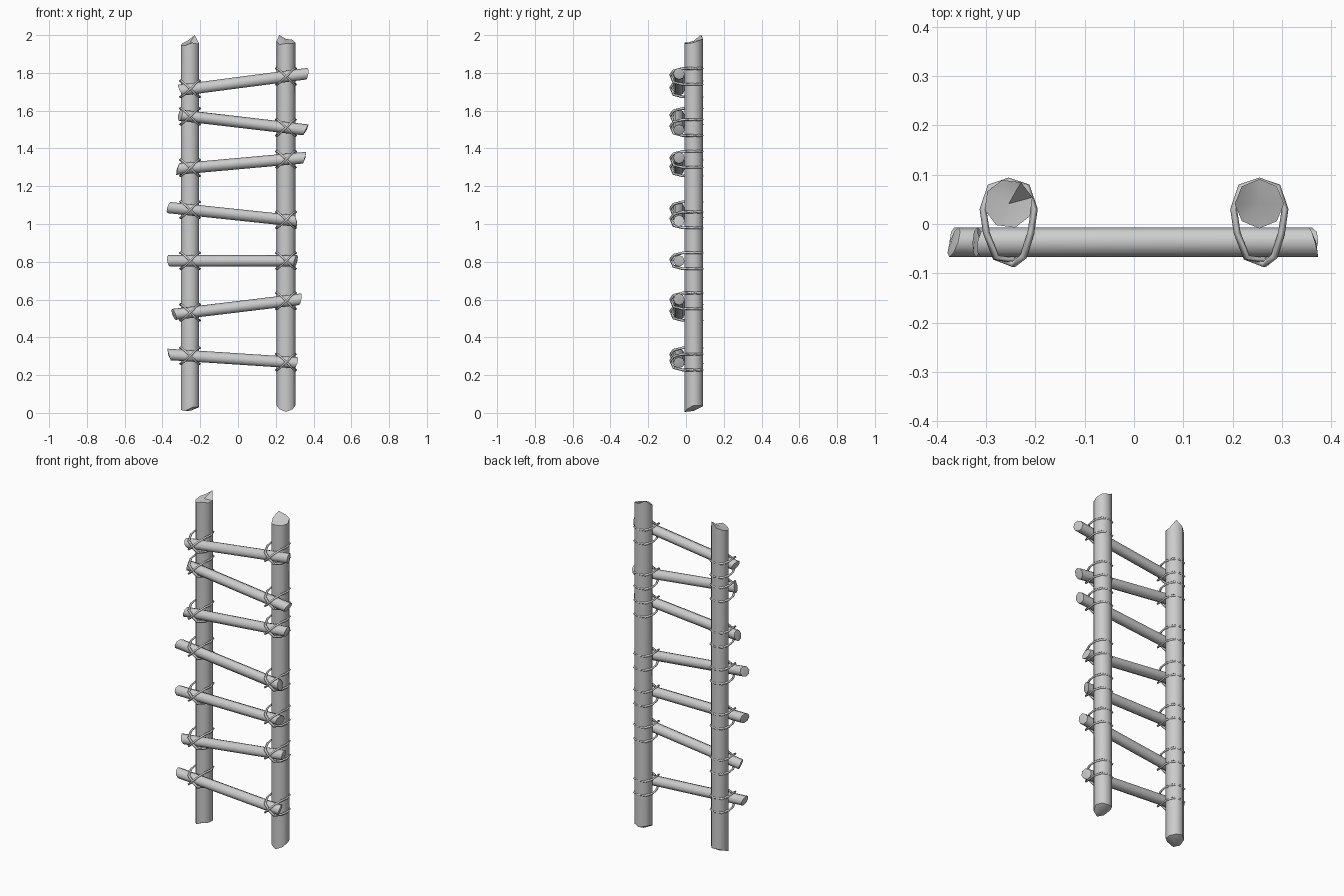
import bpy, bmesh, math, random
from mathutils import Vector

if "Cube" in bpy.data.objects:
    bpy.data.objects.remove(bpy.data.objects["Cube"])

random.seed(4)
SIDES = 8
POST_X, POST_Y, POST_R = 0.254, 0.041, 0.05
RUNG_Y, RUNG_R = -0.037, 0.03


def log(name, a, b, r, cut_a, cut_b, phase=0):
    """Pole from a to b; each cut lists how far every rim vertex (then the hub) is cut back."""
    a, b = Vector(a), Vector(b)
    d = (b - a).normalized()
    u = Vector((1, 0, 0)) if abs(d.z) > 0.9 else Vector((0, 1, 0))
    v = d.cross(u)
    bm = bmesh.new()
    rims = []
    for p, s, cut in ((a, 1, cut_a), (b, -1, cut_b)):
        rim = []
        for k in range(SIDES):
            t = phase + k * 2 * math.pi / SIDES
            rim.append(bm.verts.new(p + (u * math.cos(t) + v * math.sin(t)) * r + d * s * cut[k]))
        hub = bm.verts.new(p + d * s * cut[SIDES])
        for k in range(SIDES):
            bm.faces.new((hub, rim[k], rim[(k + 1) % SIDES]))
        rims.append(rim)
    for k in range(SIDES):
        j = (k + 1) % SIDES
        bm.faces.new((rims[0][k], rims[0][j], rims[1][j], rims[1][k]))
    bmesh.ops.recalc_face_normals(bm, faces=bm.faces)
    me = bpy.data.meshes.new(name)
    bm.to_mesh(me)
    bm.free()
    ob = bpy.data.objects.new(name, me)
    bpy.context.collection.objects.link(ob)
    smooth(ob, 48)


def smooth(ob, deg):
    bpy.ops.object.select_all(action='DESELECT')
    ob.select_set(True)
    bpy.context.view_layer.objects.active = ob
    bpy.ops.object.shade_smooth_by_angle(angle=math.radians(deg))


def lashing(name, x, z):
    """One closed rope: crosses in front of the rung, runs level behind the post."""
    h = 0.042
    back = [(0.052, 0.03), (0.037, 0.075), (0, 0.087), (-0.037, 0.075), (-0.052, 0.03)]
    pts = []
    for s in (-1, 1):
        # diagonal over the rung, then around the back of the post
        pts += [(-0.045, -0.018, -s * h), (-0.026, -0.068, -s * 0.026),
                (0.010, -0.078 - 0.004 * s, s * 0.008), (0.030, -0.066, s * 0.03), (0.045, -0.018, s * h)]
        pts += [(px, py, s * h) for px, py in back]
    cu = bpy.data.curves.new(name, 'CURVE')
    cu.dimensions = '3D'
    cu.bevel_depth = 0.007
    cu.bevel_resolution = 0
    sp = cu.splines.new('POLY')
    sp.points.add(len(pts) - 1)
    for p, (px, py, pz) in zip(sp.points, pts):
        p.co = (x + px, py, z + pz, 1)
    sp.use_cyclic_u = True
    ob = bpy.data.objects.new(name, cu)
    bpy.context.collection.objects.link(ob)
    bpy.ops.object.select_all(action='DESELECT')
    ob.select_set(True)
    bpy.context.view_layer.objects.active = ob
    bpy.ops.object.convert(target='MESH')


# upright posts with rough hewn ends
log("left_post", (-POST_X, POST_Y, 0), (-POST_X, POST_Y, 2), POST_R,
    [.03, .035, .04, .03, .015, .01, .03, .03, .01],
    [.045, 0, .03, .045, .055, .055, .04, .045, .04], math.radians(15))
log("right_post", (POST_X, POST_Y, 0), (POST_X, POST_Y, 2), POST_R,
    [.04, .04, .035, .04, .04, .02, .005, .02, .01],
    [.04, .025, .02, 0, .03, .05, .045, .045, .03])

# rungs: left end x, z and right end x, z
rungs = [(-.376, .31, .317, .265), (-.35, .52, .34, .603), (-.376, .805, .317, .805),
         (-.376, 1.088, .317, 1.015), (-.33, 1.29, .363, 1.352),
         (-.317, 1.577, .37, 1.497), (-.315, 1.707, .375, 1.797)]


def chop():
    t = random.uniform(0, 6.28)
    return [0.011 + 0.011 * math.cos(t + k * 0.785) for k in range(SIDES)] + [0.006]


for i, (x0, z0, x1, z1) in enumerate(rungs, 1):
    log(f"rung_{i}", (x0, RUNG_Y, z0), (x1, RUNG_Y, z1), RUNG_R, chop(), chop())
    # rope lashings where the rung meets each post
    for side, x in (("left", -POST_X), ("right", POST_X)):
        z = z0 + (z1 - z0) * (x - x0) / (x1 - x0)
        lashing(f"{side}_lashing_{i}", x, z)
